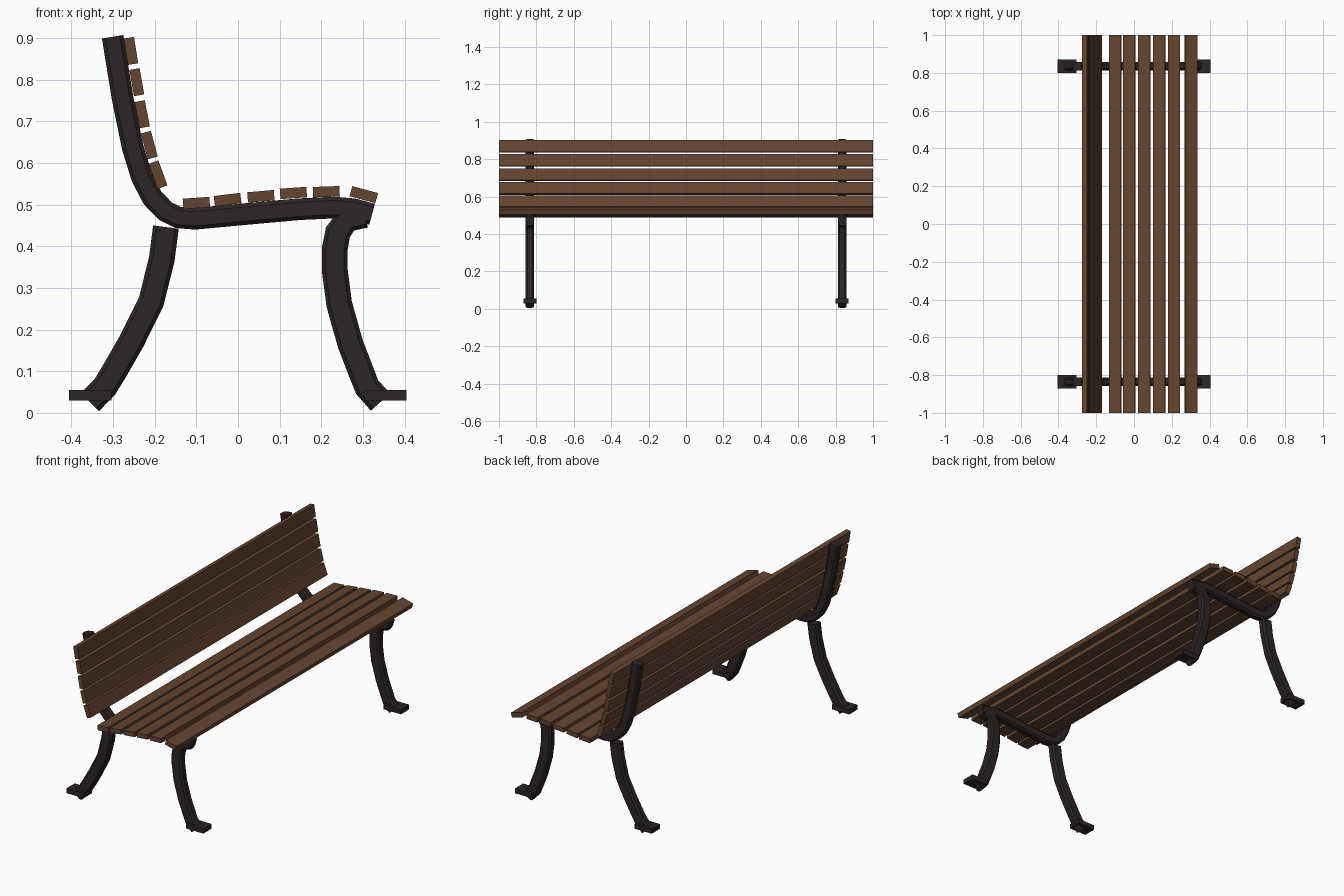
import bpy, bmesh, math
from mathutils import Vector

if "Cube" in bpy.data.objects:
    bpy.data.objects.remove(bpy.data.objects["Cube"])


def material(name, rgb):
    m = bpy.data.materials.new(name)
    m.diffuse_color = (*rgb, 1)
    m.use_nodes = True
    m.node_tree.nodes["Principled BSDF"].inputs["Base Color"].default_value = m.diffuse_color
    return m


WOOD = material("brown wood", (0.13, 0.06, 0.03))
IRON = material("dark iron", (0.027, 0.018, 0.018))


def finish(bm, name, mat):
    bmesh.ops.recalc_face_normals(bm, faces=bm.faces)
    me = bpy.data.meshes.new(name)
    bm.to_mesh(me)
    bm.free()
    me.materials.append(mat)
    ob = bpy.data.objects.new(name, me)
    bpy.context.collection.objects.link(ob)
    return ob


def box(name, x, y, z, size, mat, tilt=0):
    bm = bmesh.new()
    bmesh.ops.create_cube(bm, size=1)
    bmesh.ops.scale(bm, vec=size, verts=bm.verts)
    ob = finish(bm, name, mat)
    ob.location = (x, y, z)
    ob.rotation_euler = (0, -math.radians(tilt), 0)  # positive tilt lifts the +x end


def bar(name, path, thick, y, width=0.044, c=0.009):
    """Sweep a chamfered rectangle along a path in the xz plane."""
    h, w = thick / 2, width / 2
    section = [(h, w - c), (h - c, w), (c - h, w), (-h, w - c),
               (-h, c - w), (c - h, -w), (h - c, -w), (h, c - w)]
    pts = [Vector(p) for p in path]
    bm = bmesh.new()
    rings = []
    for i, p in enumerate(pts):
        t = (pts[min(i + 1, len(pts) - 1)] - pts[max(i - 1, 0)]).normalized()
        n = Vector((-t.y, t.x))
        rings.append([bm.verts.new((p.x + n.x * a, y + b, p.y + n.y * a)) for a, b in section])
    for r, s in zip(rings, rings[1:]):
        for k in range(8):
            j = (k + 1) % 8
            bm.faces.new((r[k], r[j], s[j], s[k]))
    bm.faces.new(rings[0])
    bm.faces.new(rings[-1])
    finish(bm, name, IRON)


# Side profiles of the iron end frames
SUPPORT = [(-0.301, 0.903), (-0.277, 0.755), (-0.253, 0.638), (-0.231, 0.566),
           (-0.205, 0.516), (-0.174, 0.484), (-0.143, 0.469), (-0.104, 0.466),
           (-0.008, 0.475), (0.147, 0.489), (0.231, 0.493), (0.277, 0.489), (0.322, 0.477)]
REAR_LEG = [(-0.173, 0.446), (-0.183, 0.369), (-0.209, 0.265), (-0.255, 0.173),
            (-0.295, 0.103), (-0.32, 0.062), (-0.356, 0.026)]
FRONT_LEG = [(0.304, 0.475), (0.262, 0.464), (0.24, 0.434), (0.232, 0.393), (0.232, 0.345),
             (0.243, 0.261), (0.27, 0.165), (0.297, 0.095), (0.31, 0.062), (0.342, 0.026)]

for side, y in (("left", -0.835), ("right", 0.835)):
    bar("seat_and_back_support_" + side, SUPPORT, 0.052, y)
    bar("rear_leg_" + side, REAR_LEG, 0.062, y)
    bar("front_leg_" + side, FRONT_LEG, 0.062, y)
    box("rear_foot_plate_" + side, -0.355, y, 0.042, (0.102, 0.07, 0.025), IRON)
    box("front_foot_plate_" + side, 0.353, y, 0.042, (0.102, 0.07, 0.025), IRON)

# Seat slats: x, z, tilt
for i, (x, z, a) in enumerate([(-0.100, 0.504, 4), (-0.025, 0.512, 7), (0.055, 0.520, 5),
                               (0.133, 0.528, 4), (0.212, 0.531, 2), (0.302, 0.524, -15)]):
    box(f"seat_slat_{i + 1}", x, 0, z, (0.064, 2, 0.025), WOOD, a)

# Backrest slats: x, z, lean
for i, (x, z, a) in enumerate([(-0.257, 0.869, 9), (-0.243, 0.794, 10), (-0.230, 0.717, 11),
                               (-0.213, 0.643, 15), (-0.192, 0.572, 20)]):
    box(f"back_slat_{i + 1}", x, 0, z, (0.025, 2, 0.064), WOOD, a)
